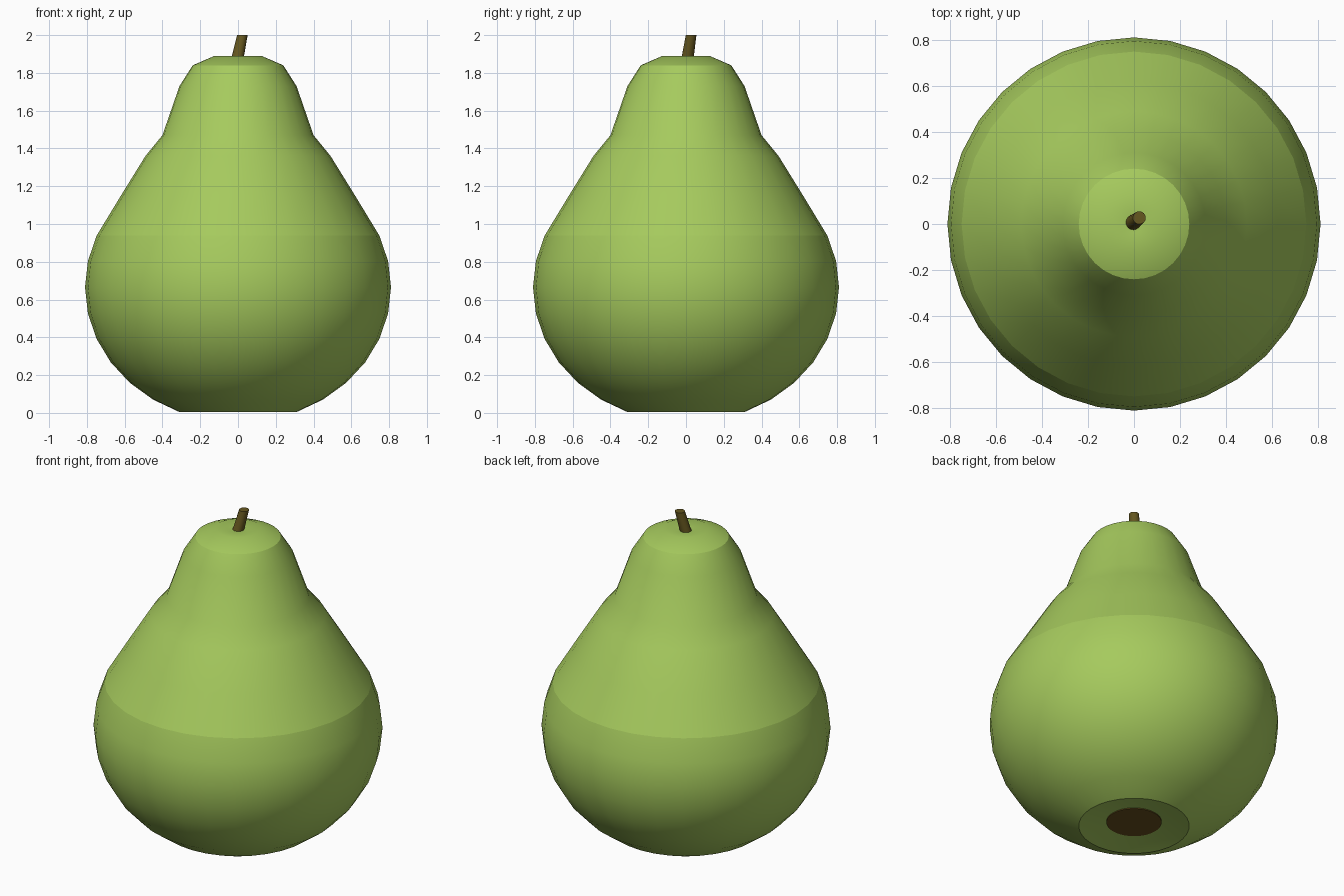
import bpy, bmesh, math
from mathutils import Vector

if "Cube" in bpy.data.objects:
    bpy.data.objects.remove(bpy.data.objects["Cube"])

SEG = 32


def material(name, rgb):
    m = bpy.data.materials.new(name)
    m.diffuse_color = (*rgb, 1)
    m.use_nodes = True
    m.node_tree.nodes["Principled BSDF"].inputs["Base Color"].default_value = m.diffuse_color
    return m


def finish(bm, name, mat):
    bmesh.ops.recalc_face_normals(bm, faces=bm.faces)
    for f in bm.faces:
        f.smooth = True
    me = bpy.data.meshes.new(name)
    bm.to_mesh(me)
    bm.free()
    me.materials.append(mat)
    ob = bpy.data.objects.new(name, me)
    bpy.context.collection.objects.link(ob)
    return ob


def loft(name, rings, mat, seg, sharp=()):
    """Skin circles given as (x, y, z, radius); listed rings get a crease."""
    bm = bmesh.new()
    loops = [[bm.verts.new((x + r * math.cos(2 * math.pi * i / seg),
                            y + r * math.sin(2 * math.pi * i / seg), z))
              for i in range(seg)] for x, y, z, r in rings]
    for a, b in zip(loops, loops[1:]):
        for i in range(seg):
            j = (i + 1) % seg
            bm.faces.new((a[i], a[j], b[j], b[i]))
    bm.faces.new(loops[0][::-1])
    bm.faces.new(loops[-1])
    for k in sharp:
        for i in range(seg):
            bm.edges.get((loops[k][i], loops[k][(i + 1) % seg])).smooth = False
    return finish(bm, name, mat)


green = material("pear_skin", (0.38, 0.59, 0.11))
brown = material("stem_brown", (0.13, 0.095, 0.014))
dark = material("calyx_brown", (0.13, 0.075, 0.012))

# Fruit: spherical belly, tapering shoulder, neck, capped top; dimpled base
R, ZC = 0.81, 0.665
belly = [(R * math.cos(a), ZC + 0.715 * math.sin(a))
         for a in (math.radians(11.25 * k) for k in range(-6, 3))]
profile = [(0.08, 0.035), (0.155, 0.032)] + belly + [
    (0.62, 1.15), (0.49, 1.36), (0.40, 1.47), (0.31, 1.73),
    (0.24, 1.84), (0.125, 1.89), (0.04, 1.88)]
loft("pear_body", [(0, 0, z, r) for r, z in profile], green, SEG, sharp=(2, 10, 15))

# Calyx at the underside
loft("calyx", [(0, 0, 0.027, 0.155), (0, 0, 0.04, 0.155)], dark, SEG, sharp=(0, 1))

# Slightly leaning stem
loft("stem", [(-0.015, -0.005, 1.84, 0.034), (0, 0.01, 1.89, 0.032),
              (0.023, 0.027, 2.0, 0.028)], brown, 16, sharp=(0, 2))
